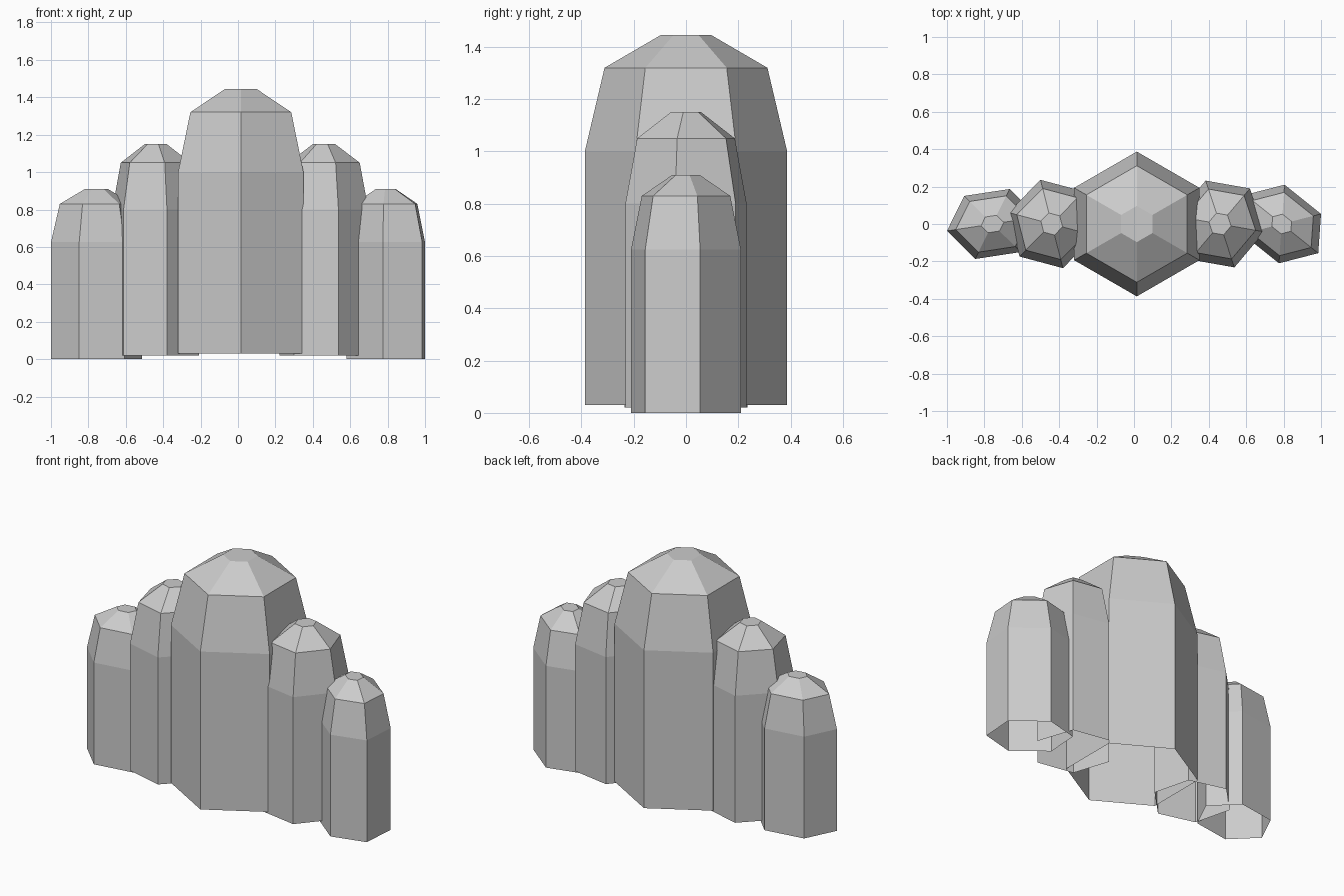
import bpy
from mathutils import Vector

if "Cube" in bpy.data.objects:
    bpy.data.objects.remove(bpy.data.objects["Cube"])


def column(name, centre, a, b, rings):
    """Six-sided tapering pillar. a and b are neighbouring corners;
    rings holds (height, scale) pairs. The underside is open."""
    a, b, c = Vector(a), Vector(b), Vector(centre)
    # corners in anticlockwise order
    corners = [b, a, a - b, -b, -a, b - a]
    verts, faces = [], []
    for z, s in rings:
        for p in corners:
            q = c + p * s
            verts.append((q.x, q.y, z))
    for r in range(len(rings) - 1):
        for i in range(6):
            j = (i + 1) % 6
            faces.append((r * 6 + i, r * 6 + j, r * 6 + 6 + j, r * 6 + 6 + i))
    top = (len(rings) - 1) * 6
    faces.append(tuple(range(top, top + 6)))
    mesh = bpy.data.meshes.new(name)
    mesh.from_pydata(verts, [], faces)
    obj = bpy.data.objects.new(name, mesh)
    bpy.context.collection.objects.link(obj)


def profile(base, shoulder, rim, top):
    return [(base, 1), (shoulder, 1), (rim, 0.805), (top, 0.25)]


tall = profile(0.03, 1.0, 1.32, 1.445)
medium = profile(0.02, 0.80, 1.05, 1.15)
short = profile(0.0, 0.625, 0.83, 0.91)

# Central pillar
column("centre_pillar", (0.015, 0), (0, 0.387), (0.335, 0.1935), tall)
# Medium pillars, each slightly irregular
column("right_medium_pillar", (0.46, 0), (-0.077, 0.232), (0.16, 0.19), medium)
column("left_medium_pillar", (-0.44, 0), (-0.06, 0.236), (0.172, 0.174), medium)
# Short outer pillars
column("right_short_pillar", (0.79, 0), (0.015, 0.21), (0.21, 0.054), short)
column("left_short_pillar", (-0.757, 0), (-0.151, 0.15), (0.092, 0.187), short)
